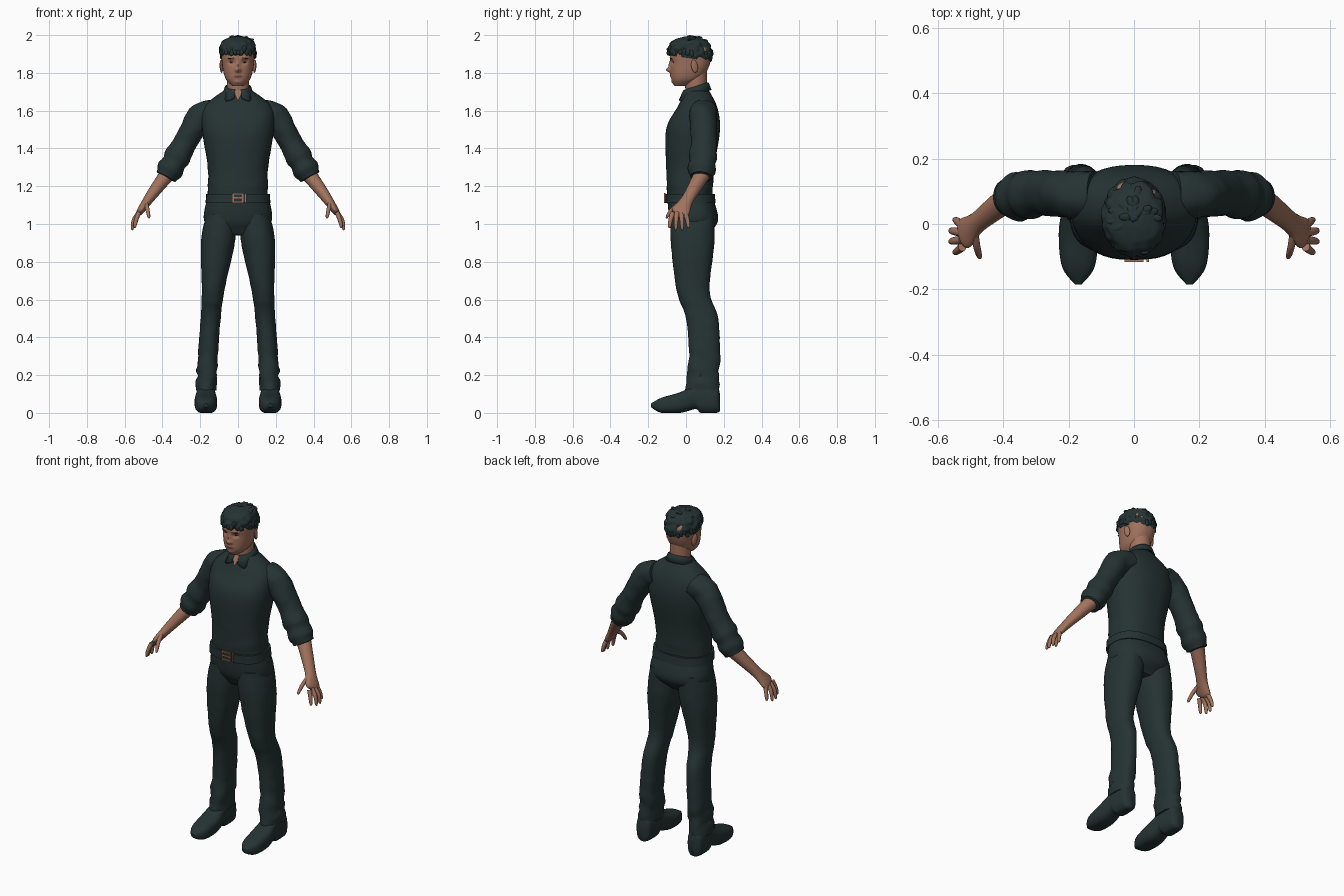
import bpy, bmesh, math, random
from mathutils import Vector, Matrix, Euler, noise

if "Cube" in bpy.data.objects:
    bpy.data.objects.remove(bpy.data.objects["Cube"])
random.seed(4)


def material(name, red, green, blue):
    made = bpy.data.materials.new(name)
    made.use_nodes = True
    made.diffuse_color = (red, green, blue, 1)
    made.node_tree.nodes["Principled BSDF"].inputs["Base Color"].default_value = made.diffuse_color
    return made


DARK = material("dark_green_black", .019, .033, .033)
SKIN = material("skin", .36, .17, .11)
LIP = material("lip", .26, .1, .07)


def mix(start, end, t):
    return start + (end - start) * t


def bump(value, centre, spread):
    return math.exp(-((value - centre) / spread) ** 2)


def finish(name, bm, mat, mirror=False):
    bmesh.ops.recalc_face_normals(bm, faces=bm.faces)
    mesh = bpy.data.meshes.new(name)
    bm.to_mesh(mesh)
    bm.free()
    mesh.materials.append(mat)
    mesh.shade_smooth()
    mesh.set_sharp_from_angle(angle=math.radians(50))
    part = bpy.data.objects.new(name, mesh)
    bpy.context.collection.objects.link(part)
    if mirror:
        part.modifiers.new("mirror", "MIRROR")
    return part


def smooth_rows(rows, steps):
    """Catmull-Rom interpolation of every column."""
    result = []
    last = len(rows) - 1
    for i in range(last):
        around = [rows[min(max(i + k, 0), last)] for k in (-1, 0, 1, 2)]
        for step in range(steps):
            t = step / steps
            result.append([b + t / 2 * (c - a + t * (2*a - 5*b + 4*c - d + t * (3*(b - c) + d - a)))
                           for a, b, c, d in zip(*around)])
    return result + [list(rows[last])]


def skin_rings(name, rings, mat, mirror=False):
    bm = bmesh.new()
    loops = [[bm.verts.new(point) for point in ring] for ring in rings]
    for lower, upper in zip(loops, loops[1:]):
        for i in range(len(lower)):
            bm.faces.new((lower[i - 1], lower[i], upper[i], upper[i - 1]))
    bm.faces.new(loops[0])
    bm.faces.new(loops[-1])
    return finish(name, bm, mat, mirror)


def loft(name, rows, mat, axis="z", centre=None, power=2.3, sides=40, steps=8, shape=None):
    """Rows are (position, half width, low, high); a centre rule makes a mirrored pair."""
    rings = []
    for position, half, low, high in smooth_rows(rows, steps):
        ring = []
        for k in range(sides):
            angle = math.tau * k / sides
            across, along = (math.copysign(abs(v) ** (2 / power), v) for v in (math.cos(angle), math.sin(angle)))
            x = half * across + (centre(position) if centre else 0)
            depth = mix(low, high, (along + 1) / 2)
            point = Vector((x, depth, position) if axis == "z" else (x, position, max(depth, 0)))
            ring.append(shape(point) if shape else point)
        rings.append(ring)
    return skin_rings(name, rings, mat, centre is not None)


def tube(name, points, radii, mat, blunt=8, sides=20, steps=12, crease=0):
    """Mirrored round-ended tube; the radii rule gives thin and wide radius along it."""
    path = [Vector(point) for point in smooth_rows(points, steps)]
    last = len(path) - 1
    rings = []
    for i, point in enumerate(path):
        t = i / last
        tangent = path[min(i + 1, last)] - path[max(i - 1, 0)]
        thin_axis = tangent.cross(Vector((0, 1, 0))).normalized()
        wide_axis = thin_axis.cross(tangent).normalized()
        thin, wide = radii(t)
        tip = max(.1, math.sqrt(1 - t ** blunt))
        ring = []
        for k in range(sides):
            angle = math.tau * k / sides
            offset = tip * (thin_axis * thin * math.cos(angle) + wide_axis * wide * math.sin(angle))
            ring.append(point + offset * (1 + crease * noise.noise((point + offset) * 22)))
        rings.append(ring)
    return skin_rings(name, rings, mat, True)


def blobs(name, items, mat, mirror=False):
    """Ellipsoids from (location, radii, rotation)."""
    bm = bmesh.new()
    for location, radii, rotation in items:
        place = Matrix.LocRotScale(Vector(location), Euler(rotation), Vector(radii))
        bmesh.ops.create_icosphere(bm, subdivisions=3, radius=1, matrix=place)
    return finish(name, bm, mat, mirror)


def folds(amount, height, spread):
    """Cloth creases, strongest around one height."""
    def crease(point):
        strength = amount * (bump(point.z, height, spread) + .2)
        sample = Vector((point.x, point.y, point.z * 3)) * 10
        return point + noise.noise_vector(sample) * strength
    return crease


# Shirt body
loft("shirt_body", [(1.14, .16, -.1, .14), (1.3, .16, -.105, .15), (1.5, .19, -.105, .18),
                    (1.62, .18, -.045, .165), (1.71, .07, 0, .12)], DARK, shape=folds(.004, 1.2, .1))


# Sleeves, rolled at the elbow
def sleeve_radii(t):
    rolls = .01 * abs(math.sin(t * 30)) if t > .7 else 0
    thin = .061 + .013 * bump(t, .3, .2) + rolls
    return thin, mix(.075, .064, t) + rolls


tube("sleeves", [(.12, .09, 1.6), (.2, .09, 1.56), (.28, .095, 1.43), (.385, .08, 1.24)],
     sleeve_radii, DARK, blunt=40, sides=32, crease=.07)

# Forearm and palm
tube("forearms", [(.37, .09, 1.27), (.46, .02, 1.15), (.53, -.04, 1.05)],
     lambda t: (mix(.043, .015, t), mix(.044, .022, t) + .026 * bump(t, .9, .2)), SKIN, blunt=20)


# Fingers fan out from the knuckles; the thumb points forward
def finger_radii(t):
    return mix(.013, .009, t), mix(.014, .009, t)


for label, fan in zip(("index", "middle", "ring", "little"), (-1.5, -.5, .5, 1.5)):
    arch = .006 * fan * fan
    tube(label + "_fingers", [(.525, mix(-.037, -.015, fan), 1.06), (.553 - arch, mix(-.037, -.007, fan), 1.02),
                              (.562 - arch, mix(-.037, -.003, fan), .965 + arch)], finger_radii, SKIN, sides=14)
tube("thumbs", [(.49, -.01, 1.12), (.48, -.07, 1.08), (.47, -.105, 1.03)], finger_radii, SKIN, sides=14)

# Trousers
loft("trouser_seat", [(1.15, .16, -.1, .14), (1.02, .18, -.085, .17), (.94, .11, -.04, .11)],
     DARK, shape=folds(.003, .95, .05))
loft("trouser_legs", [(1.05, .08, -.08, .15), (.9, .09, -.08, .15), (.65, .06, -.05, .125),
                      (.5, .053, 0, .17), (.3, .053, .016, .18), (.12, .055, 0, .175)],
     DARK, centre=lambda z: .172 - .077 * z ** 1.5, shape=folds(.013, .2, .08))

# Belt with a framed buckle
loft("belt", [(1.11, .172, -.11, .157), (1.16, .168, -.11, .152)], DARK, power=2.5, steps=2)
bm = bmesh.new()
bars = [((x, -.112, 1.138), (.008, .009, .05)) for x in (-.025, .025, .042)]
bars += [((0, -.112, z), (.058, .009, .008)) for z in (1.115, 1.138, 1.161)]
for location, size in bars:
    bmesh.ops.create_cube(bm, size=1, matrix=Matrix.LocRotScale(Vector(location), None, Vector(size)))
finish("belt_buckle", bm, SKIN)

# Shoes with raised toe, arch and heel
loft("shoes", [(-.185, .01, .03, .05), (-.13, .05, 0, .08), (-.03, .06, 0, .11), (.05, .05, .02, .15),
               (.08, .05, 0, .16), (.16, .045, 0, .15), (.18, .02, .01, .1)],
     DARK, axis="y", centre=lambda y: .17, power=2.7)

# Neck, and the skin in the open collar
loft("neck", [(1.66, .058, 0, .11), (1.81, .058, -.01, .11)], SKIN, power=2)
bm = bmesh.new()
bm.faces.new([bm.verts.new(corner) for corner in ((-.03, -.01, 1.71), (.03, -.01, 1.71), (0, -.04, 1.65))])
finish("neckline", bm, SKIN)


# Folded collar with two front points
def collar_point(angle, radius, height):
    return radius * math.sin(angle), .052 + radius * math.cos(angle), height


bm = bmesh.new()
rows = []
for i in range(41):
    t = i / 20 - 1
    angle = t * math.pi * .93
    tip = .024 * max(0, 1 - abs(abs(t) - .86) * 6)
    top = 1.73 + .02 * math.cos(angle)
    outline = ((.058, top - .03), (.062, top), (.069, top - .004), (.083 + tip, top - .04 - tip))
    rows.append([bm.verts.new(collar_point(angle, radius, height)) for radius, height in outline])
for left, right in zip(rows, rows[1:]):
    for k in range(3):
        bm.faces.new((left[k], right[k], right[k + 1], left[k + 1]))
finish("collar", bm, DARK).modifiers.new("thickness", "SOLIDIFY").thickness = .006

# Head with features pushed out or in: (x, z, spread x, spread z, depth)
features = {"nose_tip": (0, 1.815, .014, .012, .024), "nose_bridge": (0, 1.84, .01, .02, .01),
            "eye_socket": (.034, 1.856, .016, .011, -.011), "brow": (.034, 1.88, .02, .007, .005),
            "lips": (0, 1.785, .02, .008, .006), "chin": (0, 1.75, .02, .01, .005)}


def face(point):
    if point.y < 0:
        point.y -= sum(depth * bump(abs(point.x), x, wide) * bump(point.z, z, tall)
                       for x, z, wide, tall, depth in features.values())
    return point


head = loft("head", [(1.73, .03, -.06, 0), (1.77, .066, -.078, .08), (1.84, .083, -.082, .124),
                     (1.92, .085, -.08, .13), (1.975, .045, -.02, .08)],
            SKIN, sides=120, steps=18, shape=face)
head.data.materials.append(LIP)
for polygon in head.data.polygons:
    x, y, z = polygon.center
    if y < -.05 and math.hypot(x / 3, z - 1.784) < .008:
        polygon.material_index = 1

# Ears, eyes and brows
blobs("ears", [((.088, .045, 1.835), (.008, .018, .035), (.2, 0, .3))], SKIN, True)
blobs("eyes", [((.034, -.065, 1.856), (.012, .004, .004), (0, 0, .2))], DARK, True)
blobs("eyebrows", [((.036, -.08, 1.878), (.018, .004, .003), (0, .1, .3))], DARK, True)


# Hair cap, lower at the back, with ragged tufts
def tousle(point):
    point.z -= .15 * point.y * min(1, max(0, (1.97 - point.z) * 14))
    return point + noise.noise(point * 38) * .12 * Vector((point.x, point.y, 0))


loft("hair", [(1.88, .088, -.083, .128), (1.92, .095, -.097, .138), (1.97, .08, -.07, .11), (1.992, .03, -.01, .06)],
     DARK, power=2.1, sides=64, shape=tousle)


def tilt(amount):
    return random.uniform(-amount, amount)


tufts = []
for i in range(34):
    angle = math.tau * i / 34
    y = .02 - .112 * math.cos(angle)
    tufts.append(((.09 * math.sin(angle), y, 1.905 - .15 * y + tilt(.01)), (.013, .009, .02),
                  (tilt(.4), tilt(.4), angle)))
for i in range(22):
    angle, spread = tilt(math.pi), random.uniform(.1, .75)
    tufts.append(((.085 * spread * math.sin(angle), .02 - .1 * spread * math.cos(angle), 1.99 - .035 * spread ** 2),
                  (.013, .026, .008), (tilt(.3), tilt(.3), angle)))
blobs("hair_tufts", tufts, DARK)
